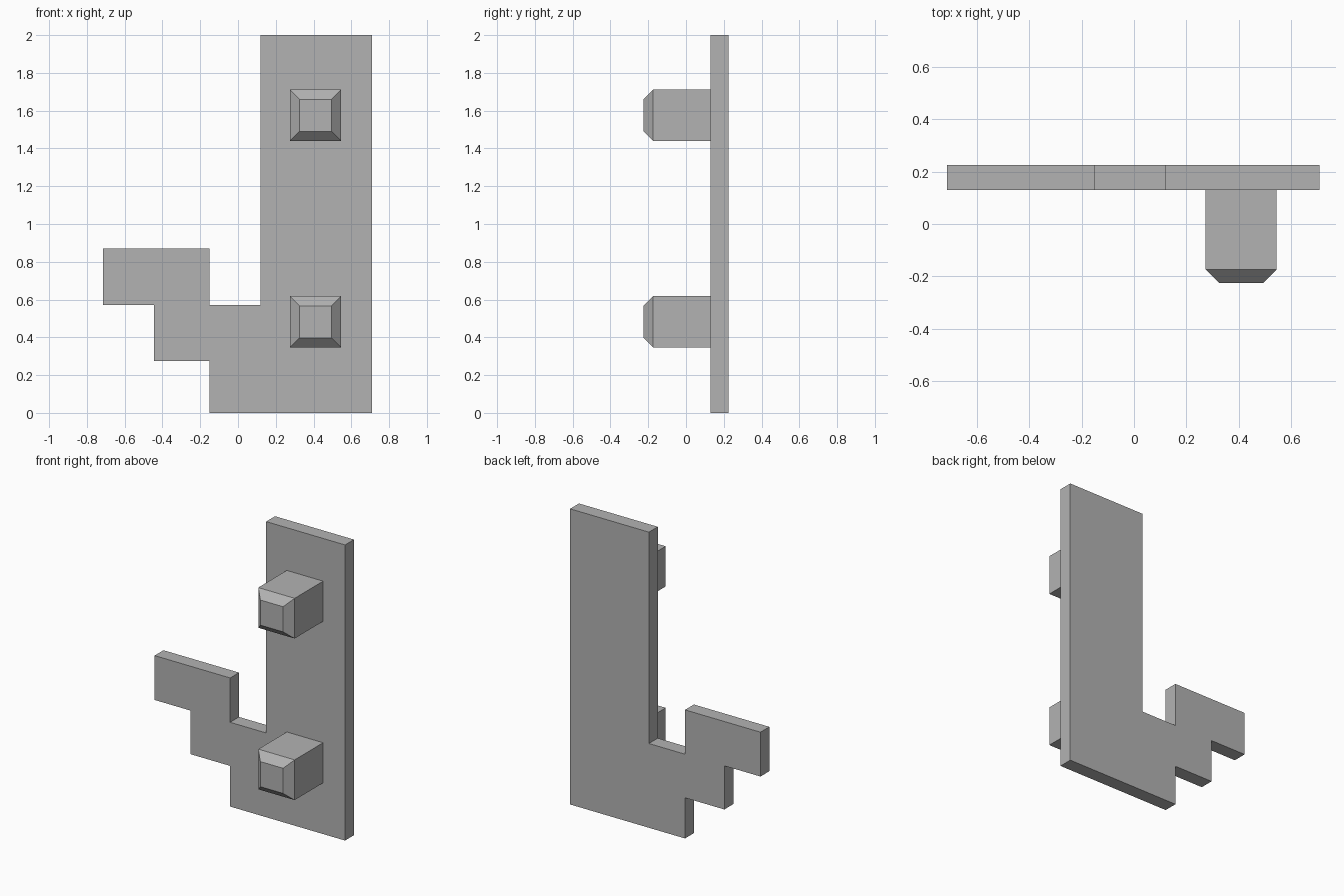
import bpy
import bmesh
from mathutils import Matrix, Vector

if "Cube" in bpy.data.objects:
    bpy.data.objects.remove(bpy.data.objects["Cube"])

grey = bpy.data.materials.new("plain_grey")
grey.use_nodes = True
grey.diffuse_color = (0.45, 0.45, 0.45, 1)
grey.node_tree.nodes["Principled BSDF"].inputs["Base Color"].default_value = grey.diffuse_color

FRONT, BACK, TIP = 0.13, 0.225, -0.225


def finish(name, bm):
    bmesh.ops.recalc_face_normals(bm, faces=bm.faces[:])
    mesh = bpy.data.meshes.new(name)
    bm.to_mesh(mesh)
    bm.free()
    mesh.materials.append(grey)
    obj = bpy.data.objects.new(name, mesh)
    bpy.context.collection.objects.link(obj)
    return obj


# Flat plate: tall bar with a stepped arm, extruded from its outline
def make_plate():
    outline = [(-0.15, 0), (0.71, 0), (0.71, 2), (0.12, 2), (0.12, 0.57),
               (-0.15, 0.57), (-0.15, 0.87), (-0.715, 0.87), (-0.715, 0.57),
               (-0.445, 0.57), (-0.445, 0.275), (-0.15, 0.275)]
    bm = bmesh.new()
    face = bm.faces.new([bm.verts.new((x, FRONT, z)) for x, z in outline])
    result = bmesh.ops.extrude_face_region(bm, geom=[face], use_keep_orig=True)
    moved = [v for v in result["geom"] if isinstance(v, bmesh.types.BMVert)]
    bmesh.ops.translate(bm, verts=moved, vec=(0, BACK - FRONT, 0))
    finish("stepped_plate", bm)


# Square peg with a chamfered front end
def make_peg(name, z):
    width, depth = 0.272, FRONT - TIP
    bm = bmesh.new()
    place = Matrix.Translation((0.41, (FRONT + TIP) / 2, z))
    bmesh.ops.create_cube(bm, size=1, matrix=place @ Matrix.Diagonal((width, depth, width, 1)))
    rim = [e for e in bm.edges if all(v.co.y < TIP + 0.01 for v in e.verts)]
    bmesh.ops.bevel(bm, geom=rim, offset=0.051, segments=1, affect='EDGES')
    # The peg is open where it meets the plate
    hidden = [f for f in bm.faces if f.calc_center_median().y > FRONT - 0.001]
    bmesh.ops.delete(bm, geom=hidden, context='FACES')
    finish(name, bm)


make_plate()
make_peg("upper_peg", 1.575)
make_peg("lower_peg", 0.482)
